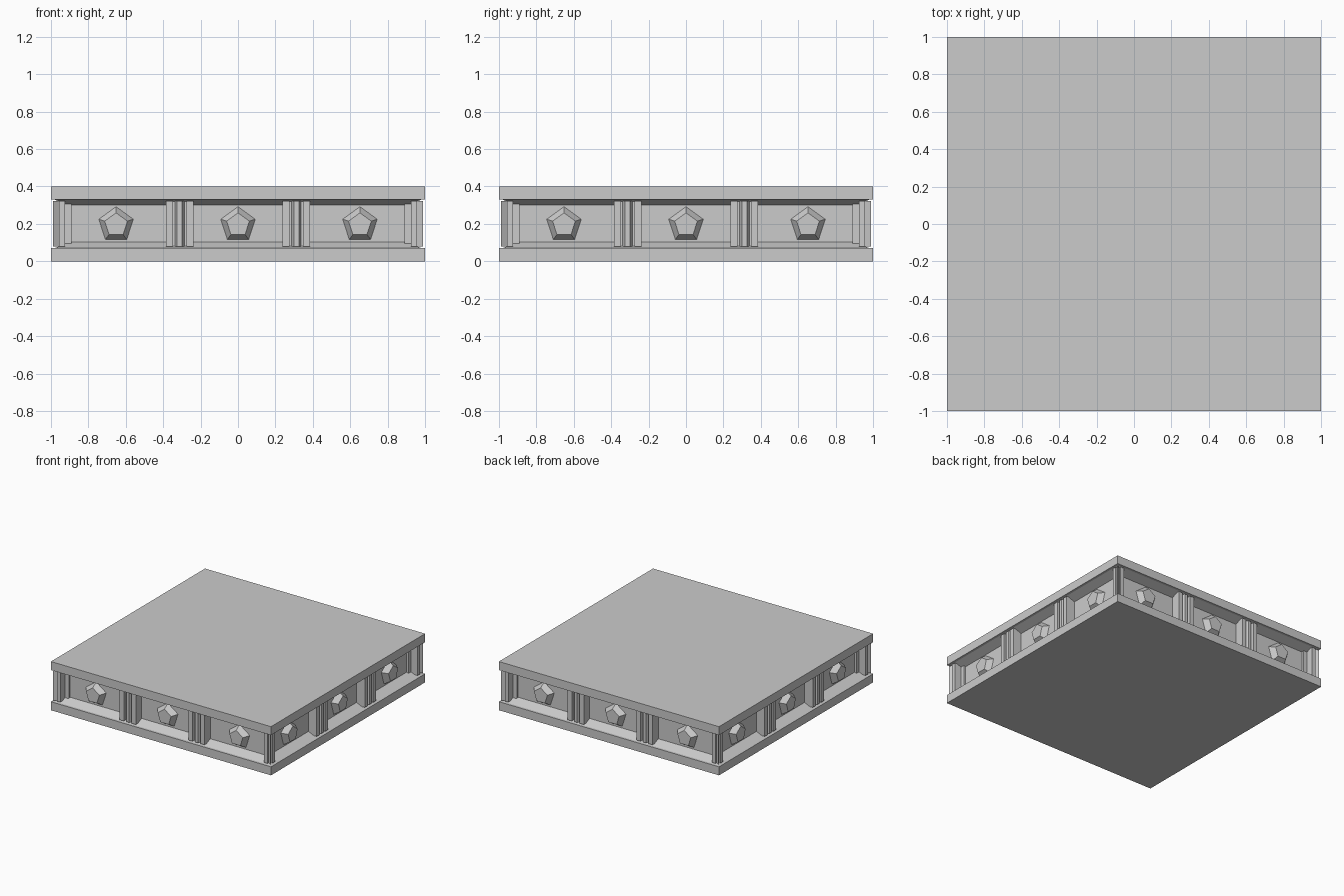
import bpy, bmesh, math
from mathutils import Matrix

cube = bpy.data.objects.get("Cube")
if cube:
    bpy.data.objects.remove(cube, do_unlink=True)

stone = bpy.data.materials.new("pale_grey_stone")
stone.use_nodes = True
colour = (0.6, 0.6, 0.6, 1)
stone.diffuse_color = colour
stone.node_tree.nodes["Principled BSDF"].inputs["Base Color"].default_value = colour


def finish(bm, name):
    bmesh.ops.recalc_face_normals(bm, faces=bm.faces)
    mesh = bpy.data.meshes.new(name)
    bm.to_mesh(mesh)
    bm.free()
    mesh.materials.append(stone)
    obj = bpy.data.objects.new(name, mesh)
    bpy.context.collection.objects.link(obj)
    return obj


def loft(name, rings):
    """Skin a stack of matching rings and cap both ends."""
    bm = bmesh.new()
    loops = [[bm.verts.new(p) for p in ring] for ring in rings]
    n = len(loops[0])
    for a, b in zip(loops, loops[1:]):
        for i in range(n):
            j = (i + 1) % n
            bm.faces.new((a[i], a[j], b[j], b[i]))
    bm.faces.new(loops[0])
    bm.faces.new(loops[-1])
    return finish(bm, name)


def square(r, z):
    return [(-r, -r, z), (r, -r, z), (r, r, z), (-r, r, z)]


def prism(name, outline, z0, z1):
    return loft(name, [[(x, y, z) for x, y in outline] for z in (z0, z1)])


def pentagon(cx, r, y):
    angles = [math.radians(90 + 72 * i) for i in range(5)]
    return [(cx + r * math.cos(a), y, 0.195 + r * math.sin(a)) for a in angles]


# Slabs and the recessed wall with its sloping ledges
WALL, FACE = 0.91, 0.985
loft("base_slab", [square(1, 0), square(1, 0.07)])
loft("top_slab", [square(1, 0.33), square(1, 0.4)])
loft("recessed_wall", [square(0.98, 0.07), square(WALL, 0.102),
                       square(WALL, 0.30), square(0.98, 0.33)])

# Half of the fluted pillar outline, mirrored about its centre
half = [(0.073, WALL - 0.03), (0.073, FACE), (0.036, FACE), (0.036, 0.955),
        (0.026, 0.955), (0.013, FACE)]
pillar = [(x, -y) for x, y in half] + [(-x, -y) for x, y in reversed(half)]

# Half of the corner post outline, mirrored about the diagonal
edge = [(0.925, 0.89), (0.925, FACE), (0.957, FACE), (0.957, 0.968)]
post = ([(x, -y) for x, y in edge] + [(0.988, -0.988)]
        + [(y, -x) for x, y in reversed(edge)] + [(0.89, -0.89)])

# Repeat the trim on all four sides
for k, side in enumerate(("front", "left", "back", "right")):
    parts = [prism(side + "_corner_post", post, 0.08, 0.322)]
    for cx in (-0.312, 0.312):
        outline = [(x + cx, y) for x, y in pillar]
        parts.append(prism(side + "_fluted_pillar", outline, 0.08, 0.322))
    for cx in (-0.652, 0, 0.652):
        parts.append(loft(side + "_pentagon_boss",
                          [pentagon(cx, 0.097, -WALL + 0.01),
                           pentagon(cx, 0.097, -WALL),
                           pentagon(cx, 0.064, -WALL - 0.045)]))
    for part in parts:
        part.data.transform(Matrix.Rotation(k * math.pi / 2, 4, "Z"))
